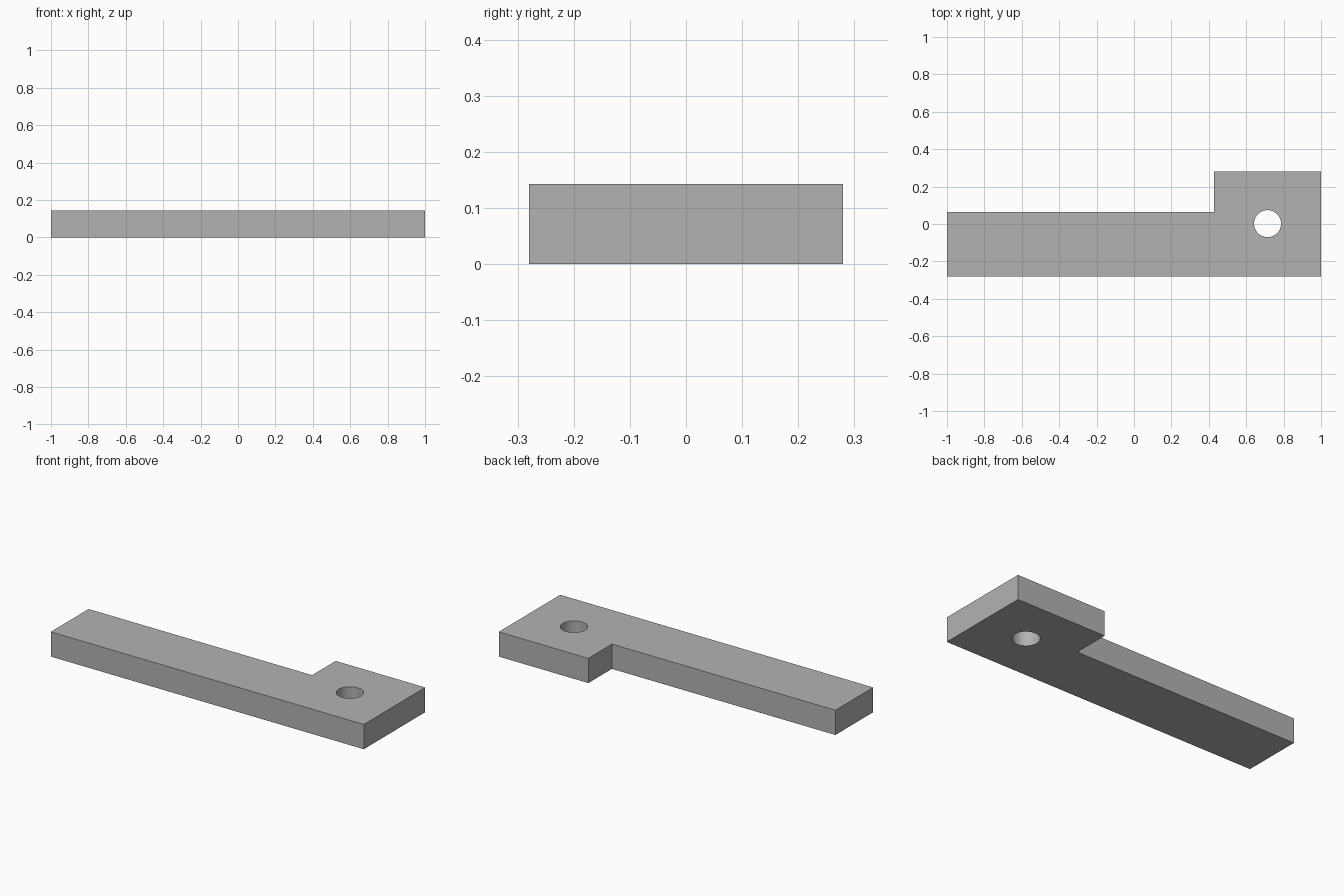
import bpy
import bmesh

cube = bpy.data.objects.get("Cube")
if cube:
    bpy.data.objects.remove(cube, do_unlink=True)

THICK = 0.143
HALF_DEPTH = 0.28
HEAD_X = 0.428    # where the wide head begins
ARM_Y = 0.065     # back edge of the narrow arm

grey = bpy.data.materials.new("plain grey")
grey.use_nodes = True
colour = (0.45, 0.45, 0.45, 1)
grey.diffuse_color = colour
grey.node_tree.nodes["Principled BSDF"].inputs["Base Color"].default_value = colour

# Plate: L-shaped outline extruded upward
outline = [(-1, -HALF_DEPTH), (1, -HALF_DEPTH), (1, HALF_DEPTH),
           (HEAD_X, HALF_DEPTH), (HEAD_X, ARM_Y), (-1, ARM_Y)]
bm = bmesh.new()
base = bm.faces.new([bm.verts.new((x, y, 0)) for x, y in outline])
top = bmesh.ops.extrude_face_region(bm, geom=[base])["geom"]
bmesh.ops.translate(bm, vec=(0, 0, THICK),
                    verts=[v for v in top if isinstance(v, bmesh.types.BMVert)])
bmesh.ops.recalc_face_normals(bm, faces=bm.faces)
mesh = bpy.data.meshes.new("bracket_plate")
bm.to_mesh(mesh)
bm.free()
mesh.materials.append(grey)
plate = bpy.data.objects.new("bracket_plate", mesh)
bpy.context.collection.objects.link(plate)

# Round bolt hole through the head
bpy.ops.mesh.primitive_cylinder_add(vertices=64, radius=0.072, depth=THICK * 3,
                                    location=(0.714, 0.002, THICK / 2))
cutter = bpy.context.object
cutter.name = "hole_cutter"
cutter.data.materials.append(grey)
hole = plate.modifiers.new("bolt_hole", "BOOLEAN")
hole.operation = "DIFFERENCE"
hole.solver = "EXACT"
hole.object = cutter

# Apply the cut and smooth only the hole wall
bpy.ops.object.select_all(action="DESELECT")
plate.select_set(True)
bpy.context.view_layer.objects.active = plate
bpy.ops.object.modifier_apply(modifier=hole.name)
bpy.data.objects.remove(cutter, do_unlink=True)
bpy.ops.object.shade_smooth_by_angle()
